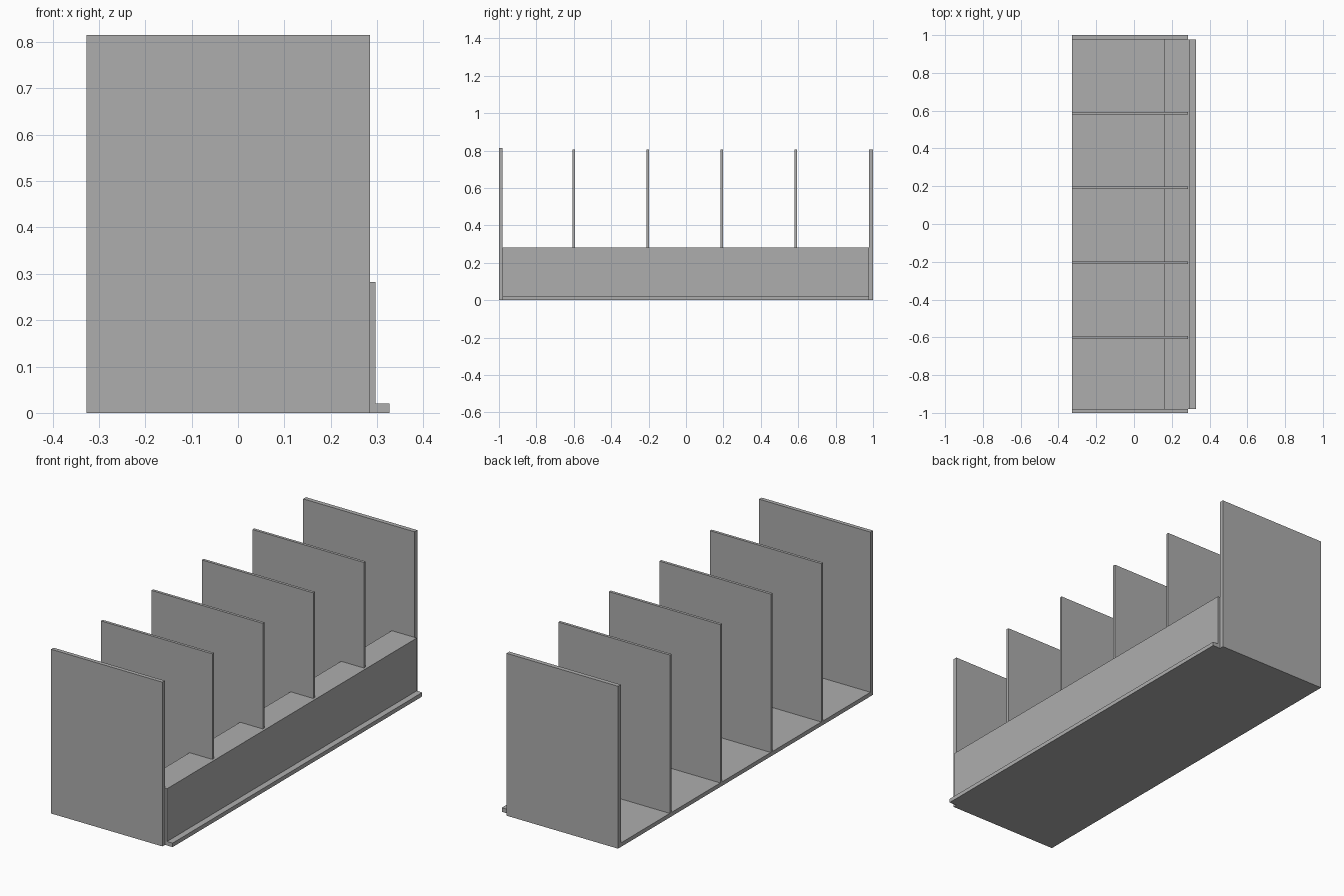
import bpy
from mathutils import Vector

cube = bpy.data.objects.get("Cube")
if cube:
    bpy.data.objects.remove(cube, do_unlink=True)

grey = bpy.data.materials.new("plain grey")
grey.use_nodes = True
colour = (0.42, 0.42, 0.42, 1)
grey.diffuse_color = colour
grey.node_tree.nodes["Principled BSDF"].inputs["Base Color"].default_value = colour


def board(name, x, y, z):
    """Flat board filling the given (low, high) range on each axis."""
    low, high = map(Vector, zip(x, y, z))
    bpy.ops.mesh.primitive_cube_add(size=1, location=(low + high) / 2)
    ob = bpy.context.object
    ob.name = name
    ob.scale = high - low
    bpy.ops.object.transform_apply(location=False, rotation=False, scale=True)
    ob.data.materials.append(grey)
    return ob


BACK, FACE, OUTER, LIP = -0.327, 0.285, 0.297, 0.327
DEPTH = (BACK, FACE)
INNER = (-0.98, 0.978)

# End panels
board("front_end_panel", DEPTH, (-1, INNER[0]), (0, 0.815))
board("rear_end_panel", DEPTH, (INNER[1], 1), (0, 0.806))

# Floor and raised step board
board("floor", DEPTH, INNER, (0, 0.02))
board("step_board", (0.16, FACE), INNER, (0.265, 0.282))

# Side panel with the ledge along its foot
board("side_panel", (FACE, OUTER), INNER, (0, 0.282))
board("side_ledge", (OUTER, LIP), INNER, (0, 0.02))

# Evenly spaced dividers
for i in range(4):
    y = -0.601 + i * 0.396
    board(f"divider_{i + 1}", DEPTH, (y - 0.007, y + 0.007), (0.02, 0.806))
